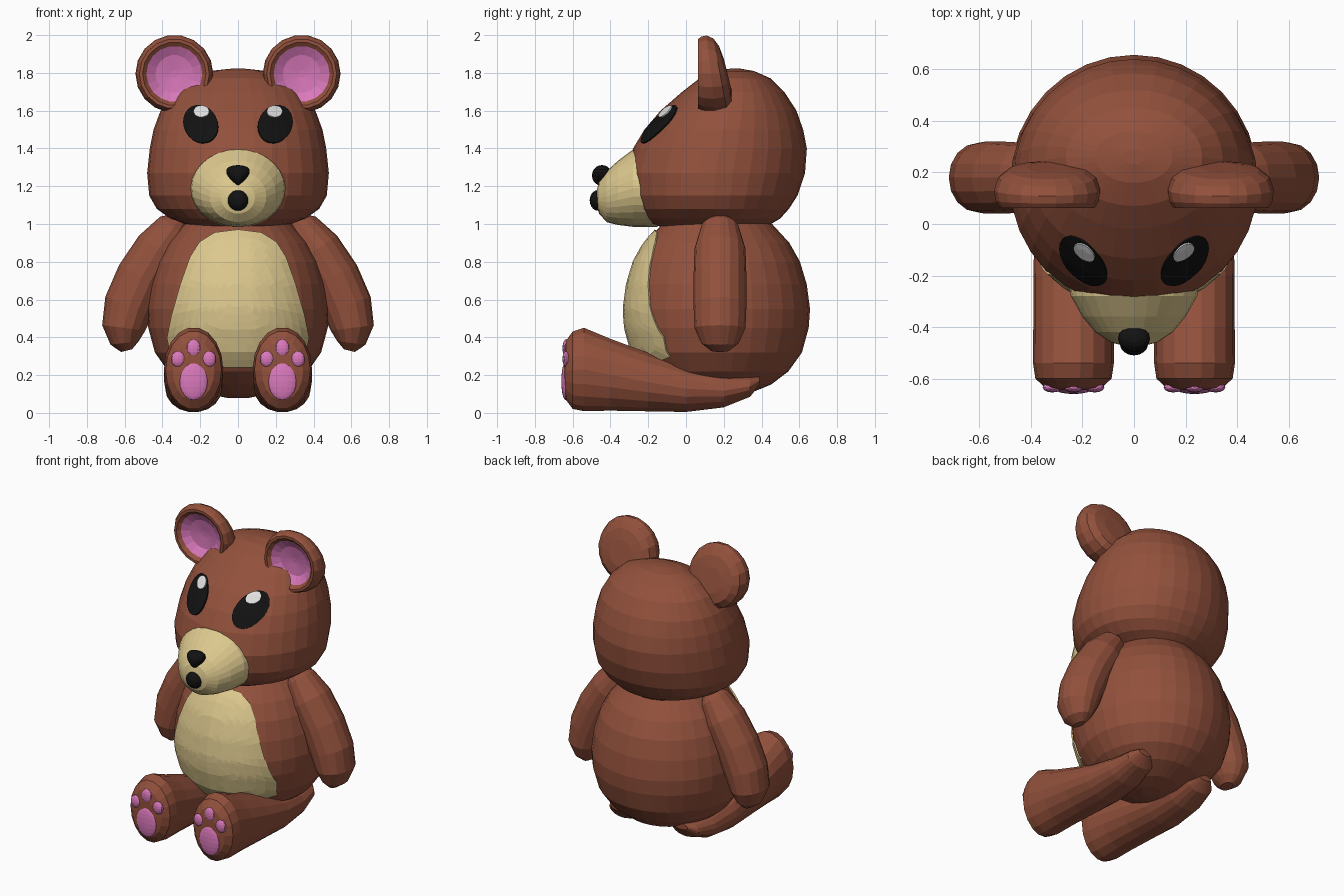
import bpy, bmesh, math
from mathutils import Vector, Matrix
from mathutils.bvhtree import BVHTree

if "Cube" in bpy.data.objects:
    bpy.data.objects.remove(bpy.data.objects["Cube"])


def material(name, rgb):
    m = bpy.data.materials.new(name)
    m.diffuse_color = (*rgb, 1)
    m.use_nodes = True
    m.node_tree.nodes["Principled BSDF"].inputs["Base Color"].default_value = m.diffuse_color
    return m


BROWN = material("brown fur", (0.29, 0.082, 0.045))
TAN = material("tan fur", (0.72, 0.58, 0.27))
PINK = material("pink", (0.70, 0.19, 0.50))
BLACK = material("black", (0.006, 0.006, 0.006))
WHITE = material("eye highlight", (0.75, 0.75, 0.75))


def finish(name, bm, *mats):
    bmesh.ops.recalc_face_normals(bm, faces=bm.faces)
    me = bpy.data.meshes.new(name)
    bm.to_mesh(me)
    bm.free()
    for m in mats:
        me.materials.append(m)
    ob = bpy.data.objects.new(name, me)
    bpy.context.collection.objects.link(ob)
    return ob


def loft(name, rings, seg, mats, second_below=0):
    """Skin elliptical rings (centre, u, +v, -v); first spans can use material 1 if second_below > 0."""
    bm = bmesh.new()
    loops = []
    for c, u, v, w in rings:
        loop = []
        for i in range(seg):
            a = 2 * math.pi * i / seg
            s = math.sin(a)
            loop.append(bm.verts.new(Vector(c) + Vector(u) * math.cos(a) + (Vector(v) * s if s > 0 else Vector(w) * -s)))
        loops.append(loop)
    for k in range(len(loops) - 1):
        for i in range(seg):
            j = (i + 1) % seg
            f = bm.faces.new((loops[k][i], loops[k][j], loops[k + 1][j], loops[k + 1][i]))
            f.material_index = int(k < second_below)
    bm.faces.new(loops[0]).material_index = int(second_below > 0)
    bm.faces.new(loops[-1])
    return finish(name, bm, *mats)


def ball(name, centre, radii, mat, taper=0.0, seg=16):
    bm = bmesh.new()
    bmesh.ops.create_uvsphere(bm, u_segments=seg, v_segments=seg // 2 + 2, radius=1)
    for v in bm.verts:
        k = 1 + taper * (v.co.z - 0.6)
        v.co = Vector((centre[0] + v.co.x * radii[0] * k, centre[1] + v.co.y * radii[1],
                       centre[2] + v.co.z * radii[2]))
    return finish(name, bm, mat)


def plate(name, target, centre, outline, mat, lift, steps):
    """Thin plate laid on the front of target, following its surface."""
    tree = BVHTree.FromPolygons([v.co.copy() for v in target.data.vertices],
                                [tuple(p.vertices) for p in target.data.polygons])

    def on_surface(p, h):
        loc, nor, _, _ = tree.ray_cast(Vector((p[0], -2, p[1])), Vector((0, 1, 0)))
        return loc + nor * h

    bm = bmesh.new()
    c = Vector(centre)
    mid = bm.verts.new(on_surface(c, lift))
    levels = [(k / steps, lift) for k in range(1, steps + 1)] + [(1, lift - 0.014)]
    prev = None
    n = len(outline)
    for t, h in levels:
        ring = [bm.verts.new(on_surface(c.lerp(Vector(p), t), h)) for p in outline]
        for i in range(n):
            j = (i + 1) % n
            bm.faces.new((prev[i], prev[j], ring[j], ring[i]) if prev else (mid, ring[j], ring[i]))
        prev = ring
    ob = finish(name, bm, mat)
    if ob.data.polygons[0].normal.y > 0:
        ob.data.flip_normals()
    return ob


def oval(cx, cz, rx, rz, tilt=0, n=24):
    rot = Matrix.Rotation(tilt, 2)
    return [Vector((cx, cz)) + rot @ Vector((rx * math.cos(2 * math.pi * i / n), rz * math.sin(2 * math.pi * i / n)))
            for i in range(n)]


# Body
body_profile = [(0.08, 0.06), (0.10, 0.16), (0.15, 0.28), (0.22, 0.37), (0.32, 0.44), (0.45, 0.475), (0.55, 0.482),
                (0.68, 0.465), (0.80, 0.43), (0.90, 0.375), (1.00, 0.285), (1.05, 0.15)]
body = loft("body", [((0, 0.165, z), (r, 0, 0), (0, r * 1.02, 0), (0, -r * 1.02, 0)) for z, r in body_profile],
            32, [BROWN])

# Belly patch
half = [(0, 0.965), (0.12, 0.95), (0.2, 0.9), (0.25, 0.82), (0.3, 0.68), (0.345, 0.52), (0.37, 0.4), (0.35, 0.3),
        (0.2, 0.25), (0, 0.245)]
corners = [Vector(p) for p in half + [(-x, z) for x, z in half[-2:0:-1]]]
belly = [a.lerp(b, k / 3) for a, b in zip(corners, corners[1:] + corners[:1]) for k in range(3)]
plate("belly_patch", body, (0, 0.6), belly, TAN, 0.009, 9)

# Head: height, half width, front y, back y
head_profile = [(0.98, 0.2, -0.1, 0.36), (1.0, 0.28, -0.2, 0.45), (1.03, 0.36, -0.24, 0.5), (1.08, 0.43, -0.28, 0.545),
                (1.15, 0.47, -0.31, 0.59), (1.27, 0.481, -0.32, 0.63), (1.4, 0.467, -0.28, 0.64),
                (1.5, 0.447, -0.22, 0.62), (1.6, 0.41, -0.135, 0.585), (1.7, 0.345, -0.02, 0.52),
                (1.77, 0.265, 0.07, 0.45), (1.81, 0.15, 0.16, 0.36), (1.822, 0.04, 0.23, 0.29)]
rings = []
for z, r, front, back in head_profile:
    mid = max(0.15, (front + back) / 2)
    rings.append(((0, mid, z), (r, 0, 0), (0, back - mid, 0), (0, front - mid, 0)))
head = loft("head", rings, 32, [BROWN])

# Snout, nose and mouth
snout_profile = [(-0.15, 0.265, 0.212, 1.195), (-0.28, 0.245, 0.205, 1.19), (-0.36, 0.2, 0.17, 1.165),
                 (-0.42, 0.15, 0.135, 1.145), (-0.46, 0.09, 0.085, 1.14), (-0.475, 0.03, 0.03, 1.14)]
loft("snout", [((0, y, z), (a, 0, 0), (0, 0, b), (0, 0, -b)) for y, a, b, z in snout_profile], 28, [TAN])
ball("nose", (0, -0.445, 1.257), (0.075, 0.053, 0.055), BLACK, 0.45)
ball("mouth", (0, -0.465, 1.125), (0.055, 0.045, 0.055), BLACK)

# Ear: radius, depth fraction from the front bowl over the rim to the back
ear_profile = [(0.02, 0.4), (0.1, 0.33), (0.148, 0.14), (0.168, 0.02), (0.185, 0.02), (0.2, 0.18), (0.206, 0.45),
               (0.19, 0.75), (0.15, 0.93), (0.08, 1.0), (0.02, 1.0)]
# Arm: x, z, thickness across, thickness in depth
arm_path = [(0.3, 1.03, 0.04, 0.05), (0.34, 0.985, 0.09, 0.1), (0.42, 0.87, 0.125, 0.135), (0.51, 0.72, 0.135, 0.14),
            (0.575, 0.57, 0.135, 0.14), (0.605, 0.45, 0.115, 0.135), (0.6, 0.37, 0.075, 0.1), (0.59, 0.33, 0.03, 0.05)]
# Leg: y, half width, half height, centre height
leg_profile = [(-0.645, 0.06, 0.1, 0.22), (-0.635, 0.11, 0.16, 0.225), (-0.6, 0.148, 0.208, 0.226),
               (-0.54, 0.157, 0.224, 0.23), (-0.4, 0.156, 0.193, 0.202), (-0.2, 0.156, 0.157, 0.163),
               (0.0, 0.15, 0.125, 0.128), (0.2, 0.13, 0.09, 0.118), (0.34, 0.1, 0.055, 0.14), (0.39, 0.05, 0.02, 0.17)]

for s, side in ((-1, "left"), (1, "right")):
    # Eyes
    plate("eye_" + side, head, (s * 0.195, 1.525), oval(s * 0.195, 1.525, 0.088, 0.102, -s * 0.5), BLACK, 0.009, 4)
    plate("eye_highlight_" + side, head, (s * 0.19, 1.587), oval(s * 0.19, 1.587, 0.04, 0.03), WHITE, 0.016, 2)

    # Ears
    ear = []
    for r, d in ear_profile:
        v = Vector((0, -0.25 * d * r, r))
        ear.append(((s * 0.337, 0.06 + 0.16 * d, 1.795), (r, 0, 0), v, -v))
    loft("ear_" + side, ear, 18, [BROWN, PINK], 2)

    # Arms
    arm = []
    for i, (x, z, a, b) in enumerate(arm_path):
        p, q = arm_path[max(i - 1, 0)], arm_path[min(i + 1, len(arm_path) - 1)]
        t = Vector((q[0] - p[0], q[1] - p[1])).normalized()
        arm.append(((s * x, 0.18, z), (-t.y * a * s, 0, t.x * a), (0, b, 0), (0, -b, 0)))
    loft("arm_" + side, arm, 16, [BROWN])

    # Legs with paw pads
    cx = s * 0.235
    loft("leg_" + side, [((cx, y, z), (a, 0, 0), (0, 0, b), (0, 0, -b)) for y, a, b, z in leg_profile], 18, [BROWN])
    ball("sole_pad_" + side, (cx, -0.638, 0.168), (0.075, 0.022, 0.1), PINK)
    for i, (dx, z, rx, rz) in enumerate(((-0.082, 0.285, 0.038, 0.042), (0, 0.342, 0.038, 0.048),
                                         (0.082, 0.285, 0.038, 0.042))):
        ball(f"toe_pad_{side}_{i + 1}", (cx + dx, -0.634, z), (rx, 0.02, rz), PINK, 0, 12)
